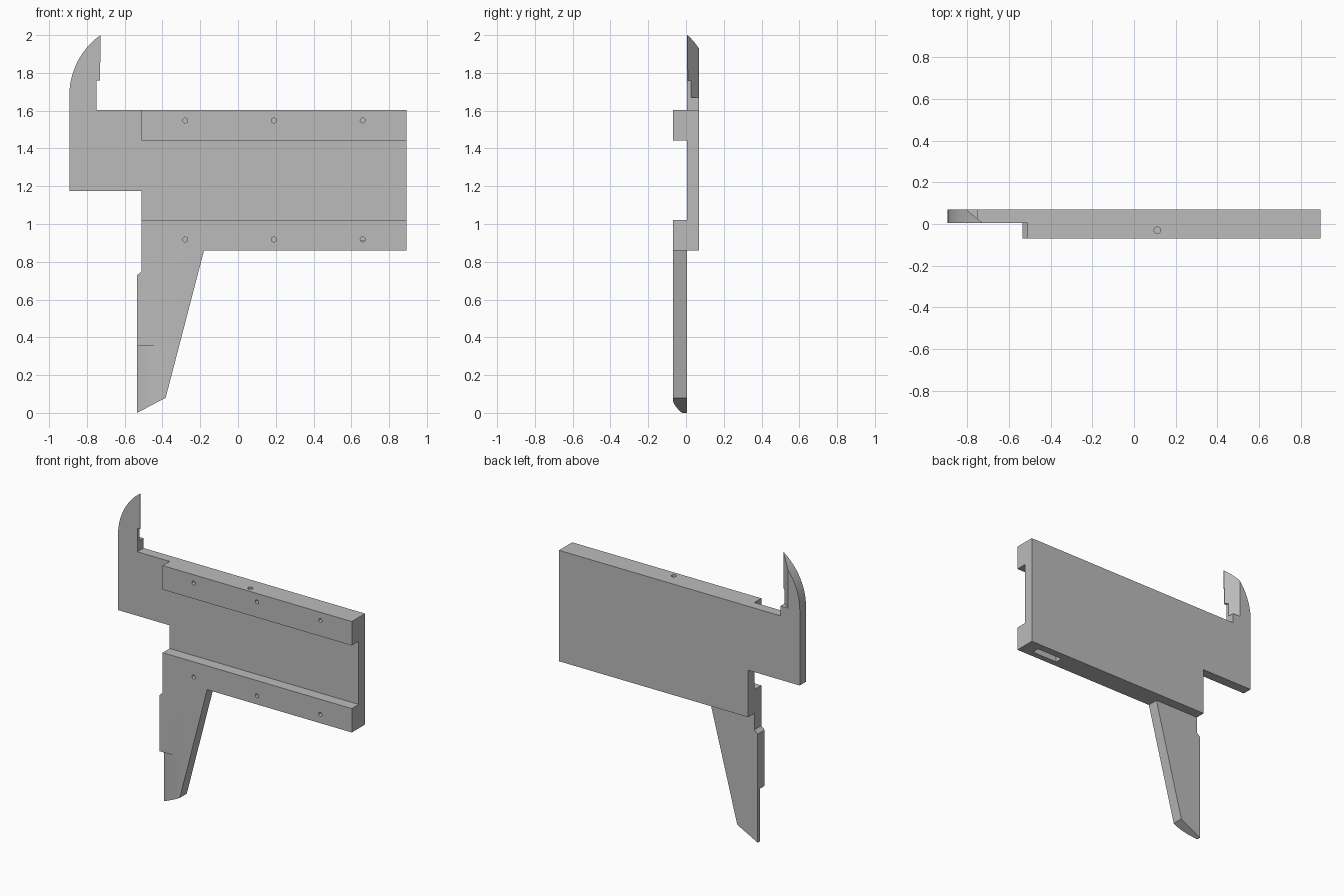
import bpy, bmesh, math

cube = bpy.data.objects.get("Cube")
if cube:
    bpy.data.objects.remove(cube, do_unlink=True)

steel = bpy.data.materials.new("plain_grey")
steel.use_nodes = True
steel.diffuse_color = (0.5, 0.5, 0.5, 1)
steel.node_tree.nodes["Principled BSDF"].inputs["Base Color"].default_value = (0.5, 0.5, 0.5, 1)

FRONT, MID, BACK = -0.07, 0.004, 0.07
LEFT_END, RIGHT_END = -0.51, 0.893
BOTTOM, TOP = 0.86, 1.604


def prism(name, outline, low, high, axis="y"):
    """Extrude a 2D outline (x with z, or x with y) along the given axis."""
    def place(a, b, t):
        return (a, t, b) if axis == "y" else (a, b, t)
    bm = bmesh.new()
    lower = [bm.verts.new(place(a, b, low)) for a, b in outline]
    upper = [bm.verts.new(place(a, b, high)) for a, b in outline]
    bm.faces.new(lower)
    bm.faces.new(upper)
    for i in range(len(outline)):
        j = (i + 1) % len(outline)
        bm.faces.new((lower[i], lower[j], upper[j], upper[i]))
    bmesh.ops.recalc_face_normals(bm, faces=bm.faces)
    mesh = bpy.data.meshes.new(name)
    bm.to_mesh(mesh)
    bm.free()
    mesh.materials.append(steel)
    obj = bpy.data.objects.new(name, mesh)
    bpy.context.collection.objects.link(obj)
    return obj


def box(name, x0, x1, y0, y1, z0, z1):
    return prism(name, [(x0, z0), (x1, z0), (x1, z1), (x0, z1)], y0, y1)


def disc(x, other, radius, sides=20):
    return [(x + radius * math.cos(2 * math.pi * i / sides),
             other + radius * math.sin(2 * math.pi * i / sides)) for i in range(sides)]


def cut(targets, cutter):
    """Subtract the cutter from each target, then discard it."""
    cutter.hide_render = True
    for obj in targets:
        mod = obj.modifiers.new("cut", "BOOLEAN")
        mod.operation = "DIFFERENCE"
        mod.solver = "EXACT"
        mod.object = cutter
        bpy.context.view_layer.objects.active = obj
        bpy.ops.object.modifier_apply(modifier=mod.name)
    bpy.data.objects.remove(cutter, do_unlink=True)


# Back plate with the curved upper jaw
radius = 0.393
sweep = math.asin(0.32 / radius)
arc = [(-0.893 + radius * (1 - math.cos(sweep * i / 16)),
        1.68 + radius * math.sin(sweep * i / 16)) for i in range(16, -1, -1)]
plate = prism("back_plate_with_upper_jaw",
              [(-0.893, 1.175), (LEFT_END, 1.175), (LEFT_END, BOTTOM), (RIGHT_END, BOTTOM),
               (RIGHT_END, TOP), (-0.75, TOP), (-0.75, 1.76), (-0.73, 1.76)] + arc,
              MID, BACK)

# Knife edge on the back of the upper jaw
cut([plate], prism("upper_jaw_bevel",
                   [(-0.728, MID + 0.004), (-0.81, BACK + 0.004), (-0.6, BACK + 0.004), (-0.6, MID + 0.004)],
                   1.67, 2.1, axis="z"))

# Upper rail
upper_rail = box("upper_rail", LEFT_END, RIGHT_END, FRONT, MID, 1.443, TOP)

# Lower rail running into the tapered lower jaw
lower_rail = prism("lower_rail_with_lower_jaw",
                   [(LEFT_END, 1.02), (LEFT_END, 0.75), (-0.535, 0.728), (-0.535, 0),
                    (-0.383, 0.08), (-0.18, BOTTOM), (RIGHT_END, BOTTOM), (RIGHT_END, 1.02)],
                   FRONT, MID)

# Hollow-ground knife edge on the front of the lower jaw
ground = [(-0.40 - 0.14 * i / 8, FRONT + 0.052 * (i / 8) ** 1.7) for i in range(9)]
cut([lower_rail], prism("lower_jaw_bevel", ground + [(-0.6, -0.018), (-0.6, -0.1), (-0.40, -0.1)],
                        -0.1, 0.353, axis="z"))

# Screw holes along both rails
for rail, z in ((upper_rail, 1.548), (lower_rail, 0.918)):
    for x in (-0.28, 0.19, 0.66):
        cut([rail], prism("screw_hole", disc(x, z, 0.013), FRONT - 0.05, FRONT + 0.06))

# Hole in the top edge and slot in the bottom edge
cut([upper_rail], prism("top_hole", disc(0.112, -0.03, 0.016), 1.5, 1.7, axis="z"))
cut([plate, lower_rail], box("bottom_slot", 0.61, 0.80, -0.03, 0.02, 0.8, 0.91))

# Smooth the curved faces while keeping hard edges
bpy.ops.object.select_all(action="DESELECT")
for obj in (plate, upper_rail, lower_rail):
    obj.select_set(True)
bpy.context.view_layer.objects.active = plate
bpy.ops.object.shade_smooth_by_angle(angle=math.radians(25))
